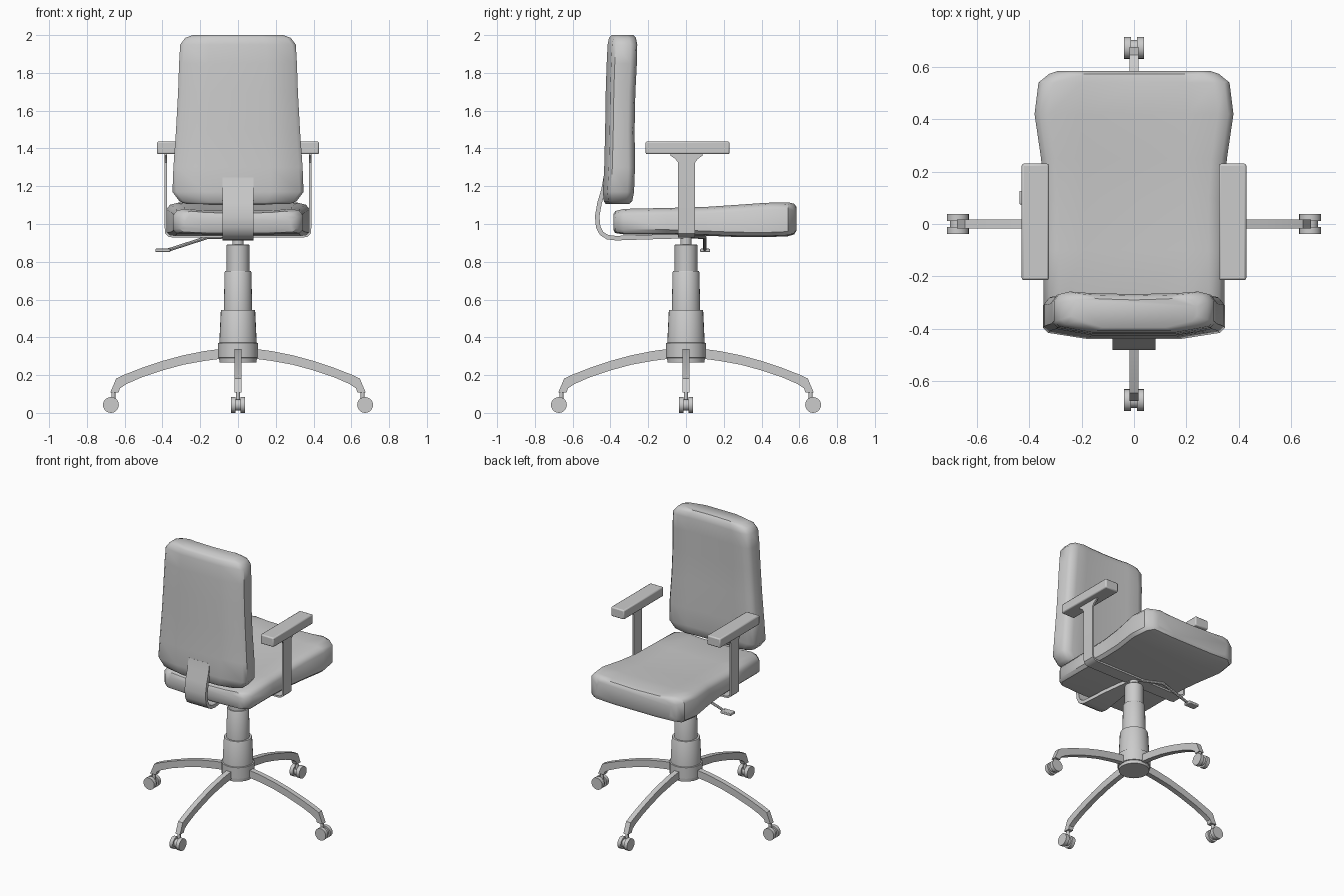
import bpy, bmesh, math
from mathutils import Vector, Matrix

if "Cube" in bpy.data.objects:
    bpy.data.objects.remove(bpy.data.objects["Cube"])


def finish(name, bm, angle=35, bevel=0.0):
    bmesh.ops.recalc_face_normals(bm, faces=bm.faces)
    me = bpy.data.meshes.new(name)
    bm.to_mesh(me)
    bm.free()
    ob = bpy.data.objects.new(name, me)
    bpy.context.collection.objects.link(ob)
    if bevel:
        m = ob.modifiers.new("bevel", 'BEVEL')
        m.width, m.segments = bevel, 2
    bpy.ops.object.select_all(action='DESELECT')
    ob.select_set(True)
    bpy.context.view_layer.objects.active = ob
    bpy.ops.object.shade_smooth_by_angle(angle=math.radians(angle))
    return ob


def loft(bm, rings, closed_ends=True):
    rows = [[bm.verts.new(p) for p in r] for r in rings]
    n = len(rows[0])
    for a, b in zip(rows, rows[1:]):
        for i in range(n):
            bm.faces.new((a[i], a[(i + 1) % n], b[(i + 1) % n], b[i]))
    if closed_ends:
        bm.faces.new(rows[0])
        bm.faces.new(rows[-1])


def cushion(name, stations, place, dip, crown):
    """Padded block: stations are (position, half width, low, high)."""
    bm = bmesh.new()
    rings = []
    for t, w, lo, hi in stations:
        half = [(w * 0.55, hi - dip * 0.6), (w - 0.06, hi), (w - 0.02, hi - 0.01),
                (w, hi - 0.035), (w, lo + 0.025 + crown), (w - 0.02, lo + 0.006 + crown),
                (w * 0.5, lo)]
        sec = [(0, hi - dip)] + half + [(-a, b) for a, b in reversed(half)]
        rings.append([place(a, t, b) for a, b in sec])
    loft(bm, rings)
    return finish(name, bm, 40)


def ribbon(name, path, place, thick, angle=35):
    """Flat bar: path points are (u, v, half width)."""
    bm = bmesh.new()
    rings = []
    for i, (u, v, h) in enumerate(path):
        a, b = path[max(i - 1, 0)], path[min(i + 1, len(path) - 1)]
        d = Vector((b[0] - a[0], b[1] - a[1])).normalized() * thick / 2
        rings.append([place(u - s * d.y, v + s * d.x, k * h)
                      for s, k in ((1, 1), (1, -1), (-1, -1), (-1, 1))])
    loft(bm, rings)
    return finish(name, bm, angle)


def lathe(name, profile, seg=28):
    bm = bmesh.new()
    loft(bm, [[(r * math.cos(2 * math.pi * i / seg), r * math.sin(2 * math.pi * i / seg), z)
               for i in range(seg)] for r, z in profile])
    return finish(name, bm)


def tube(bm, p, q, r, seg=12):
    p, q = Vector(p), Vector(q)
    d = q - p
    mat = Matrix.Translation((p + q) / 2) @ d.to_track_quat('Z', 'Y').to_matrix().to_4x4()
    bmesh.ops.create_cone(bm, cap_ends=True, segments=seg, radius1=r, radius2=r,
                          depth=d.length, matrix=mat)


def box(name, center, size, bevel):
    bm = bmesh.new()
    bmesh.ops.create_cube(bm, size=1, matrix=Matrix.Translation(center) @ Matrix.Diagonal((*size, 1)))
    return finish(name, bm, 35, bevel)


# Seat cushion
cushion("seat", [
    (-0.385, 0.28, 0.97, 1.05), (-0.375, 0.31, 0.952, 1.068), (-0.33, 0.345, 0.945, 1.08),
    (-0.1, 0.345, 0.945, 1.085), (0.1, 0.345, 0.938, 1.09), (0.25, 0.355, 0.932, 1.10),
    (0.42, 0.38, 0.93, 1.112), (0.54, 0.365, 0.935, 1.115), (0.573, 0.325, 0.945, 1.107),
    (0.585, 0.29, 0.965, 1.09)], lambda a, t, b: (a, t, b), 0.012, 0.0)

# Backrest cushion
cushion("backrest", [
    (1.105, 0.27, -0.425, -0.30), (1.12, 0.31, -0.435, -0.285), (1.17, 0.347, -0.44, -0.275),
    (1.3, 0.342, -0.433, -0.27), (1.5, 0.328, -0.428, -0.272), (1.7, 0.317, -0.425, -0.268),
    (1.85, 0.312, -0.42, -0.26), (1.95, 0.306, -0.415, -0.258), (1.985, 0.28, -0.408, -0.265),
    (2.0, 0.24, -0.395, -0.28)], lambda a, t, b: (a, b, t), 0.01, 0.018)

# Curved bar joining backrest to column
ribbon("back_support", [
    (-0.425, 1.245, 0.082), (-0.437, 1.18, 0.082), (-0.458, 1.11, 0.082), (-0.47, 1.04, 0.082),
    (-0.465, 0.985, 0.082), (-0.447, 0.95, 0.082), (-0.415, 0.93, 0.082), (-0.37, 0.925, 0.082),
    (-0.22, 0.93, 0.065), (0.0, 0.936, 0.03)],
    lambda u, v, w: (w, u, v), 0.024)

# U-shaped arm bracket running under the seat
side = [(0.34, 0.934, 0.045), (0.365, 0.938, 0.045), (0.38, 0.952, 0.045), (0.382, 0.98, 0.045),
        (0.382, 1.325, 0.045), (0.382, 1.345, 0.06), (0.382, 1.362, 0.085), (0.382, 1.375, 0.085)]
ribbon("arm_bracket", [(-u, v, w) for u, v, w in reversed(side)] + side,
       lambda u, v, w: (u, w + 0.003, v), 0.012)

# Arm pads
for s, n in ((-1, "left"), (1, "right")):
    box(n + "_arm_pad", (s * 0.377, 0.008, 1.403), (0.104, 0.445, 0.066), 0.008)

# Telescopic column and hub
lathe("column", [
    (0.098, 0.268), (0.1, 0.29), (0.106, 0.292), (0.106, 0.37), (0.099, 0.372), (0.091, 0.54),
    (0.088, 0.546), (0.075, 0.546), (0.071, 0.745), (0.068, 0.75), (0.06, 0.75), (0.06, 0.888),
    (0.057, 0.892), (0.03, 0.892), (0.03, 0.945)])

# Height lever
bm = bmesh.new()
for p, q in (((0, 0.02, 0.932), (-0.16, 0.1, 0.93)), ((-0.16, 0.1, 0.93), (-0.37, 0.1, 0.862))):
    tube(bm, p, q, 0.009, 8)
finish("lever_rod", bm)
box("lever_handle", (-0.398, 0.101, 0.86), (0.08, 0.052, 0.018), 0.004)

# Four arched legs with twin-wheel casters
upper = [(0.08, 0.34), (0.18, 0.327), (0.29, 0.305), (0.40, 0.275), (0.51, 0.238), (0.60, 0.203), (0.645, 0.182)]
lower = [(0.08, 0.288), (0.18, 0.275), (0.29, 0.255), (0.40, 0.225), (0.51, 0.188), (0.59, 0.153), (0.625, 0.13)]
for i, n in enumerate(("right", "front", "left", "back")):
    ang = -i * math.pi / 2
    bm = bmesh.new()
    pairs = list(zip(upper, lower)) + [((0.676, 0.108), (0.632, 0.108))]
    loft(bm, [[(a[0], 0.018, a[1]), (a[0], -0.018, a[1]), (b[0], -0.018, b[1]), (b[0], 0.018, b[1])]
              for a, b in pairs])
    finish(n + "_leg", bm).rotation_euler.z = ang
    bm = bmesh.new()
    tube(bm, (0.66, 0, 0.05), (0.66, 0, 0.12), 0.011)
    tube(bm, (0.673, -0.015, 0.042), (0.673, 0.015, 0.042), 0.03, 20)
    for s in (-1, 1):
        tube(bm, (0.673, s * 0.012, 0.042), (0.673, s * 0.038, 0.042), 0.042, 20)
    finish(n + "_caster", bm).rotation_euler.z = ang
